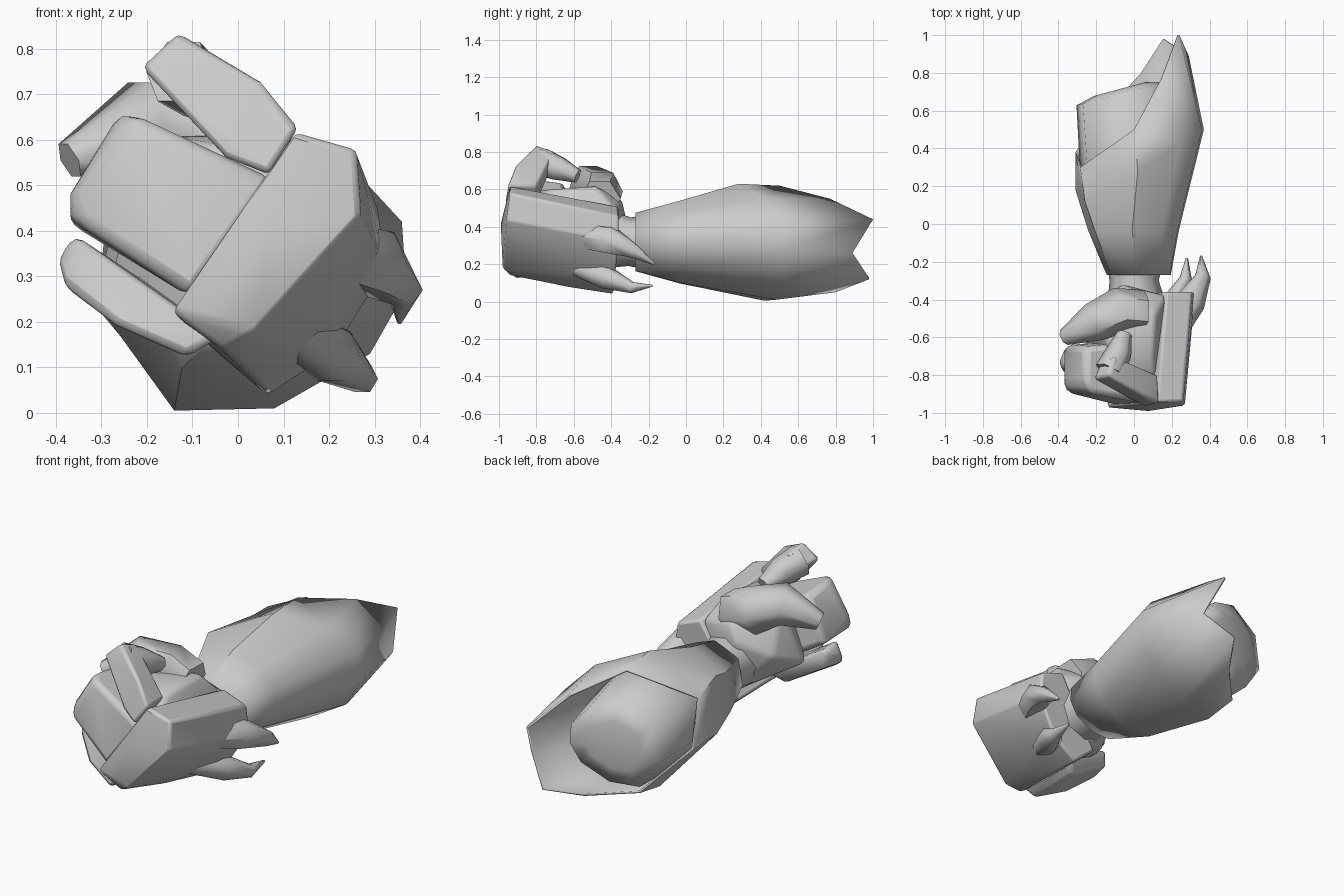
import bpy, bmesh, math
from mathutils import Vector

cube = bpy.data.objects.get("Cube")
if cube:
    bpy.data.objects.remove(cube)

grey = bpy.data.materials.new("plain grey")
grey.use_nodes = True
colour = (0.6, 0.6, 0.6, 1)
grey.diffuse_color = colour
grey.node_tree.nodes["Principled BSDF"].inputs["Base Color"].default_value = colour


def finish(name, bm, angle=40, bevel=0.0):
    mesh = bpy.data.meshes.new(name)
    bm.to_mesh(mesh)
    bm.free()
    mesh.materials.append(grey)
    obj = bpy.data.objects.new(name, mesh)
    bpy.context.collection.objects.link(obj)
    if bevel:
        mod = obj.modifiers.new("soft edges", 'BEVEL')
        mod.width, mod.segments, mod.limit_method = bevel, 2, 'ANGLE'
    bpy.ops.object.select_all(action='DESELECT')
    obj.select_set(True)
    bpy.context.view_layer.objects.active = obj
    bpy.ops.object.shade_smooth_by_angle(angle=math.radians(angle))
    return obj


def hand(u, y, t):
    """Hand frame: u towards the back of the hand, t towards the thumb side."""
    return Vector((0.8 * u + 0.6 * t, y, 0.35 - 0.6 * u + 0.8 * t))


def hull(name, points, bevel=0.02):
    bm = bmesh.new()
    for p in points:
        bm.verts.new(hand(*p))
    res = bmesh.ops.convex_hull(bm, input=bm.verts)
    spare = [g for g in res["geom_interior"] if isinstance(g, bmesh.types.BMVert)]
    bmesh.ops.delete(bm, geom=spare, context='VERTS')
    bmesh.ops.dissolve_limit(bm, angle_limit=0.15, verts=bm.verts, edges=bm.edges)
    return finish(name, bm, 60, bevel)


def loft(name, rings, caps=True, angle=40):
    bm = bmesh.new()
    rows = [[bm.verts.new(p) for p in ring] for ring in rings]
    n = len(rows[0])
    for a, b in zip(rows, rows[1:]):
        for i in range(n):
            j = (i + 1) % n
            bm.faces.new((a[i], b[i], b[j], a[j]))
    if caps:
        bm.faces.new(rows[0])
        bm.faces.new(rows[-1][::-1])
    bmesh.ops.recalc_face_normals(bm, faces=bm.faces)
    return finish(name, bm, angle)


def tube(name, path, radii, sides=6):
    path = [Vector(p) for p in path]
    rings = []
    for i, p in enumerate(path):
        tangent = path[min(i + 1, len(path) - 1)] - path[max(i - 1, 0)]
        q = tangent.to_track_quat('Z', 'Y')
        turns = [math.tau * k / sides for k in range(sides)]
        rings.append([p + q @ Vector((math.cos(a), math.sin(a), 0)) * radii[i] for a in turns])
    return loft(name, rings, angle=60)


# Flared forearm sleeve: widest points and slanted, two-pointed rim
wide = [(.37, .5, .27), (.36, .5, .42), (.24, .42, .55), (.02, .28, .63), (-.26, .12, .51),
        (-.31, .18, .24), (-.14, .42, .005), (.08, .48, .01), (.29, .5, .13)]
rim = [(.29, .89, .26), (.24, 1, .44), (.15, .77, .55), (0, .5, .62), (-.285, .3, .47),
       (-.31, .38, .23), (-.15, .6, .04), (.04, .8, .05), (.16, .98, .12)]


def section(scale, y, cx=0.0, slope=0.0):
    mid = Vector((0.02, 0, 0.32))
    out = []
    for x, _, z in wide:
        px = cx + mid.x + (x - mid.x) * scale
        out.append((px, y + slope * px, mid.z + (z - mid.z) * scale))
    return out


sleeve = loft("forearm_sleeve", [section(.5, -.27), section(.71, -.03, -.03), wide, rim], False)
shell = sleeve.modifiers.new("wall", 'SOLIDIFY')
shell.thickness, shell.offset = 0.012, -1

# Rounded forearm inside the sleeve, with a slanted end
loft("forearm_core", [section(.48, -.2), section(.66, .02, -.02), section(.8, .3, -.04, .2),
                      section(.68, .71, -.1, .27), section(.4, .735, -.1, .27)], angle=75)
tube("wrist", [(.02, -.5, .34), (.0, -.3, .32), (.01, -.2, .32)], [.17, .13, .15], 8)

# Palm and bent thumb
hull("palm", [(0, -.88, .2), (.05, -.88, -.18), (.05, -.38, .22), (.1, -.36, -.15),
              (-.2, -.6, -.2), (-.2, -.42, -.1), (-.12, -.32, .05), (-.2, -.8, .15),
              (-.14, -.34, .14), (-.3, -.55, .1), (-.07, -.48, .28), (-.07, -.72, .26)])
tube("thumb", [(.05, -.46, .55), (-.08, -.455, .59), (-.21, -.52, .635), (-.37, -.6, .555)],
     [.11, .12, .105, .045])

# Curled fingers
hull("middle_fingers", [(-.03, -.95, .18), (-.02, -.96, -.14), (-.36, -.9, .11), (-.34, -.89, -.16),
                        (-.395, -.84, .1), (-.38, -.84, -.11), (-.38, -.65, .08), (-.33, -.64, -.17),
                        (-.05, -.62, .16), (-.05, -.62, -.14)], .03)
hull("little_finger", [(.08, -.94, -.17), (.05, -.92, -.25), (-.13, -.87, -.29), (-.26, -.78, -.29),
                       (-.31, -.74, -.25), (-.31, -.76, -.18), (-.25, -.65, -.27), (-.31, -.65, -.19),
                       (.02, -.64, -.24), (.05, -.6, -.16)])
hull("index_finger", [(-.05, -.97, .18), (-.06, -.95, .3), (-.19, -.91, .335), (-.15, -.92, .15),
                      (-.4, -.8, .31), (-.42, -.82, .2), (-.36, -.7, .3), (-.36, -.71, .2),
                      (-.06, -.8, .29), (-.06, -.8, .18)], .015)
tube("index_fingertip", [(-.13, -.78, .75), (-.08, -.68, .71), (-.05, -.58, .67)], [.08, .07, .04])

# Armoured back of the hand with two hooked spikes
hull("hand_guard", [(-.06, -.94, .29), (.07, -.94, .34), (.165, -.96, .23), (.13, -.98, -.12),
                    (-.04, -.97, -.19), (.1, -.94, -.19), (.2, -.6, -.2), (.02, -.99, .1),
                    (.04, -.36, .23), (.18, -.36, .27), (.28, -.36, .17), (.3, -.38, -.05),
                    (.24, -.39, -.21), (.08, -.38, -.2)], .02)
tube("upper_spike", [(.19, -.6, .36), (.3, -.41, .33), (.365, -.28, .27), (.355, -.17, .2)],
     [.07, .08, .042, .006])
tube("lower_spike", [(.11, -.6, .19), (.21, -.42, .125), (.275, -.29, .075), (.28, -.18, .085)],
     [.05, .065, .034, .006])
